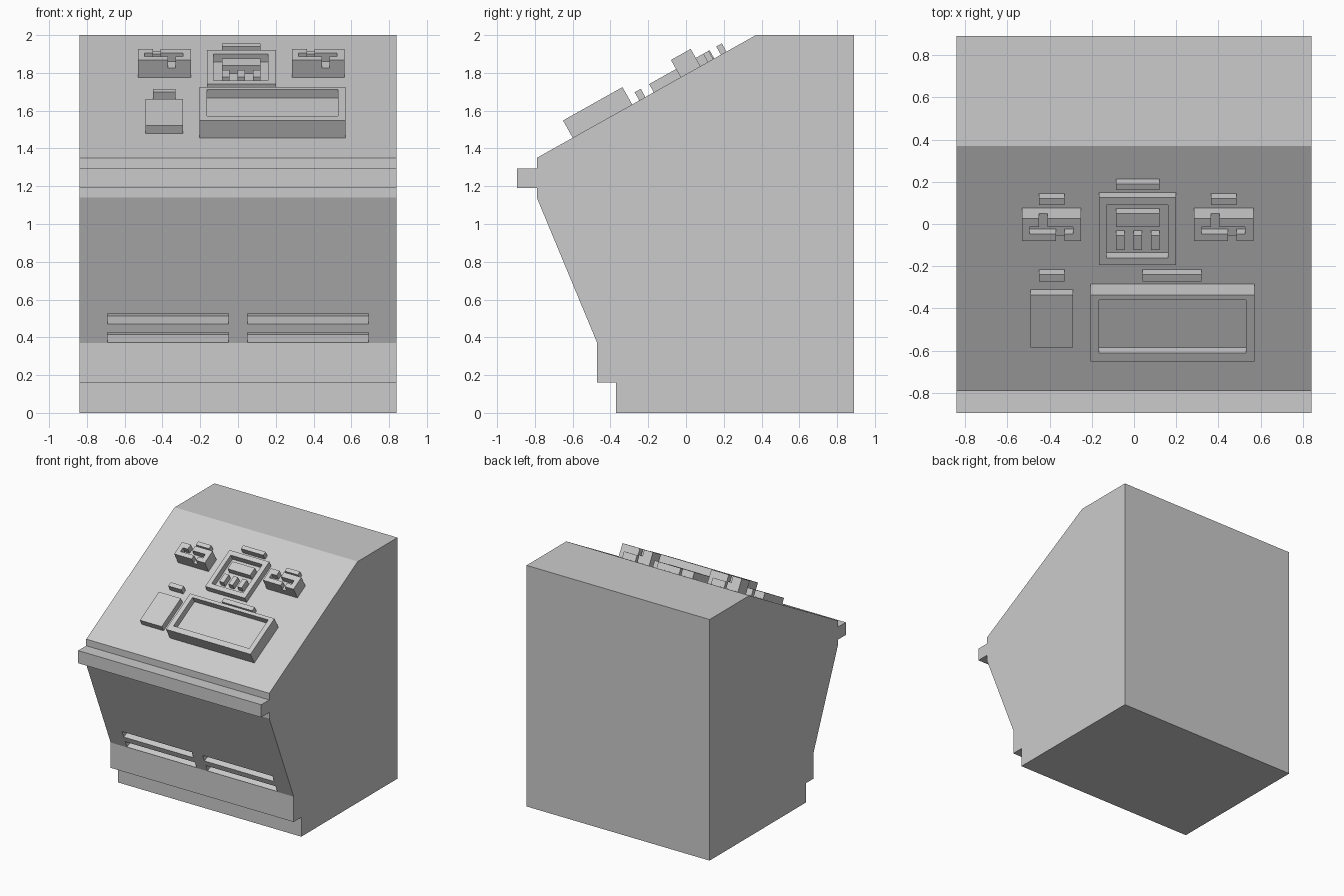
import bpy, bmesh
from mathutils import Matrix, Vector

if "Cube" in bpy.data.objects:
    bpy.data.objects.remove(bpy.data.objects["Cube"])

grey = bpy.data.materials.new("light_grey")
grey.diffuse_color = (0.6, 0.6, 0.6, 1)
grey.use_nodes = True
grey.node_tree.nodes["Principled BSDF"].inputs["Base Color"].default_value = grey.diffuse_color


def frame(origin, u_dir):
    """Panel frame: local x = world x, local y = up the panel, local z = outward."""
    x, u = Vector((1, 0, 0)), Vector(u_dir).normalized()
    m = Matrix((x, u, x.cross(u))).transposed().to_4x4()
    m.translation = origin
    return m


SIDE = Matrix(((0, 0, 1, 0), (1, 0, 0, 0), (0, 1, 0, 0), (0, 0, 0, 1)))
DESK = frame((0, -0.79, 1.35), (0, 1.16, 0.65))
KICK = frame((0, -0.47, 0.37), (0, -0.32, 0.77))


def prism(name, poly, w0, w1, mat):
    """Extrude a flat outline from height w0 to w1 in the given frame."""
    bm = bmesh.new()
    base = bm.faces.new([bm.verts.new((a, b, w0)) for a, b in poly])
    top = bmesh.ops.extrude_face_region(bm, geom=[base])["geom"]
    verts = [v for v in top if isinstance(v, bmesh.types.BMVert)]
    bmesh.ops.translate(bm, verts=verts, vec=(0, 0, w1 - w0))
    bmesh.ops.transform(bm, matrix=mat, verts=bm.verts)
    bmesh.ops.recalc_face_normals(bm, faces=bm.faces)
    mesh = bpy.data.meshes.new(name)
    bm.to_mesh(mesh)
    bm.free()
    mesh.materials.append(grey)
    obj = bpy.data.objects.new(name, mesh)
    bpy.context.collection.objects.link(obj)
    return obj


def box(name, x0, x1, u0, u1, w1=0.05, w0=-0.004, mat=DESK):
    return prism(name, [(x0, u0), (x1, u0), (x1, u1), (x0, u1)], w0, w1, mat)


def cut(obj, cutter):
    mod = obj.modifiers.new("cut", "BOOLEAN")
    mod.operation, mod.solver, mod.object = "DIFFERENCE", "EXACT", cutter
    bpy.context.view_layer.objects.active = obj
    bpy.ops.object.modifier_apply(modifier=mod.name)
    bpy.data.objects.remove(cutter)


# Cabinet with stepped plinth, sloped front, front lip and sloped desk
body = prism("console_body", [
    (-0.37, 0), (0.89, 0), (0.89, 2), (0.37, 2), (-0.79, 1.35), (-0.79, 1.295),
    (-0.895, 1.295), (-0.895, 1.19), (-0.79, 1.19), (-0.79, 1.14),
    (-0.47, 0.37), (-0.47, 0.16), (-0.37, 0.16)], -0.84, 0.84, SIDE)

# Four vent slots in the sloped front
for x0, x1 in ((-0.69, -0.05), (0.05, 0.69)):
    for u0, u1 in ((0.004, 0.06), (0.11, 0.168)):
        cut(body, box("vent_cutter", x0, x1, u0, u1, 0.05, -0.11, KICK))

# Large screen with recessed face
screen = box("large_screen", -0.205, 0.57, 0.218, 0.579, 0.105)
cut(screen, box("screen_cutter", -0.165, 0.53, 0.265, 0.552, 0.2, 0.054))
box("screen_top_bar", 0.04, 0.32, 0.622, 0.659)

# Raised pad on the left
box("left_pad", -0.49, -0.29, 0.263, 0.549)
box("left_pad_bar", -0.45, -0.33, 0.622, 0.659)

# Centre frame, open to the desk, with its buttons
centre = box("centre_frame", -0.165, 0.2, 0.71, 1.077)
cut(centre, box("centre_cutter", -0.13, 0.16, 0.75, 1.037, 0.2, -0.1))
box("centre_wide_button", -0.085, 0.12, 0.916, 0.99, 0.047)
for x in (-0.085, -0.002, 0.08):
    box("centre_small_button", x, x + 0.04, 0.79, 0.87, 0.047)
box("centre_top_bar", -0.085, 0.12, 1.117, 1.151)

# Two lever blocks with a stepped groove, and the bar above each
for dx in (0, 0.815):
    block = box("lever_block", -0.53 + dx, -0.25 + dx, 0.873, 0.993, 0.105)
    groove = [(-0.495, 0.91), (-0.37, 0.91), (-0.37, 0.82), (-0.33, 0.82),
              (-0.33, 0.91), (-0.29, 0.91), (-0.29, 0.947), (-0.41, 0.947),
              (-0.41, 1.05), (-0.45, 1.05), (-0.45, 0.947), (-0.495, 0.947)]
    cut(block, prism("groove_cutter", [(a + dx, b) for a, b in groove], 0.055, 0.2, DESK))
    box("lever_block_bar", -0.45 + dx, -0.33 + dx, 1.037, 1.071)
